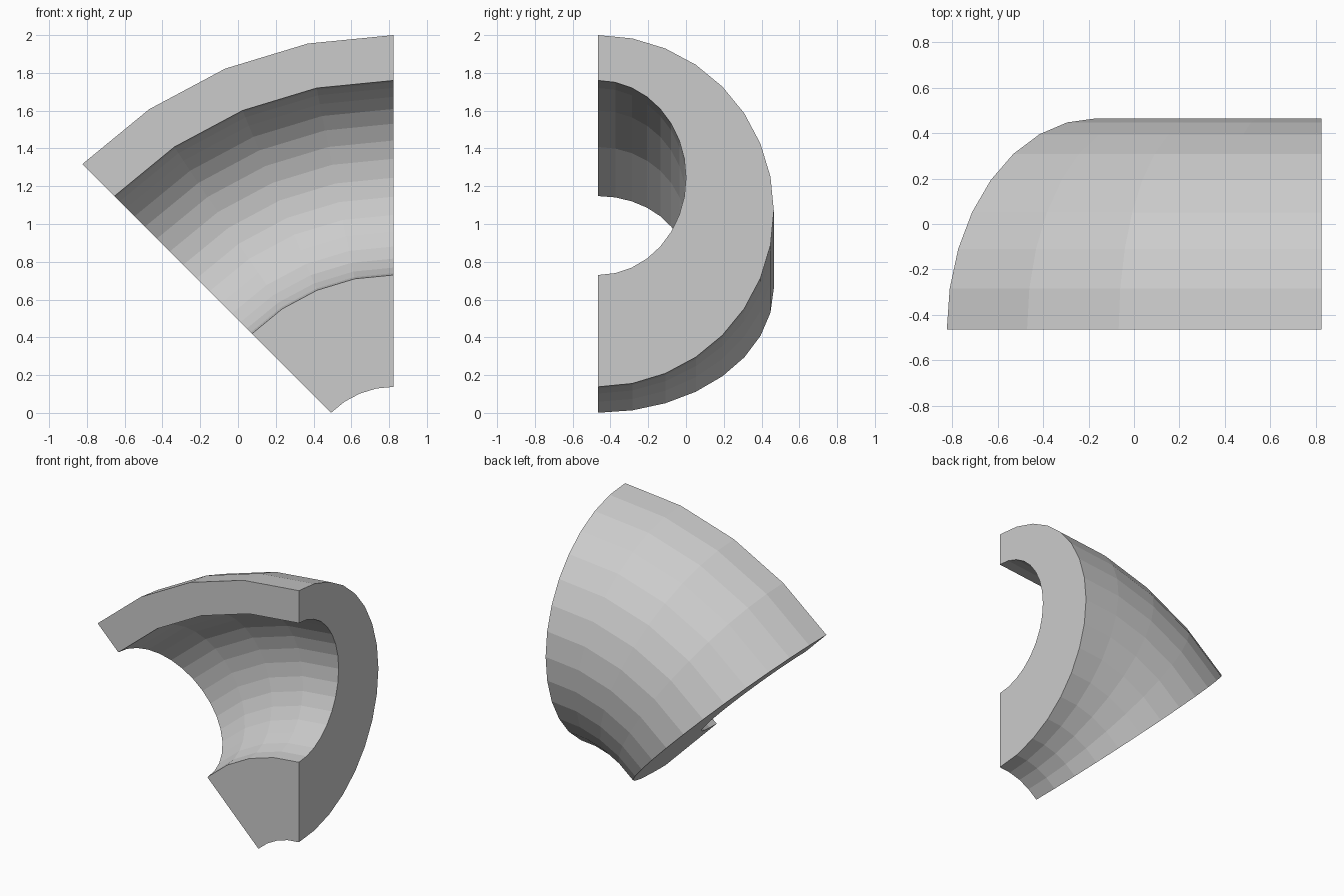
import bpy, bmesh
from math import sin, cos, pi, radians

if "Cube" in bpy.data.objects:
    bpy.data.objects.remove(bpy.data.objects["Cube"])

# Bend axis (parallel to y) and cut plane of the split pipe elbow
AXIS_X, AXIS_Z, CUT_Y = 0.824, -0.33, -0.465
SIDES, STEPS, SWEEP = 16, 4, radians(45)


def half_arc(centre, ry, rr):
    """Half ellipse as (y, radius from bend axis), top to bottom."""
    return [(CUT_Y + ry * sin(pi * i / SIDES), centre + rr * cos(pi * i / SIDES))
            for i in range(SIDES + 1)]


outer = half_arc(1.399, 0.93, 0.931)
bore = half_arc(1.575, 0.465, 0.515)

bm = bmesh.new()


def section(profile, angle):
    return [bm.verts.new((AXIS_X - r * sin(angle), y, AXIS_Z + r * cos(angle)))
            for y, r in profile]


# Closed C-shaped section, swept around the bend
n = SIDES + 1
loop = outer + bore[::-1]
rings = [section(loop, SWEEP * k / STEPS) for k in range(STEPS + 1)]
for a, b in zip(rings, rings[1:]):
    for i in range(len(loop)):
        j = (i + 1) % len(loop)
        bm.faces.new((a[i], a[j], b[j], b[i]))

# Flat end faces between outer wall and bore
for ring in (rings[0], rings[-1]):
    inner = ring[n:][::-1]
    for i in range(SIDES):
        bm.faces.new((ring[i], ring[i + 1], inner[i + 1], inner[i]))

bmesh.ops.recalc_face_normals(bm, faces=bm.faces[:])
mesh = bpy.data.meshes.new("half_pipe_elbow")
bm.to_mesh(mesh)
bm.free()
bpy.context.collection.objects.link(bpy.data.objects.new("half_pipe_elbow", mesh))
